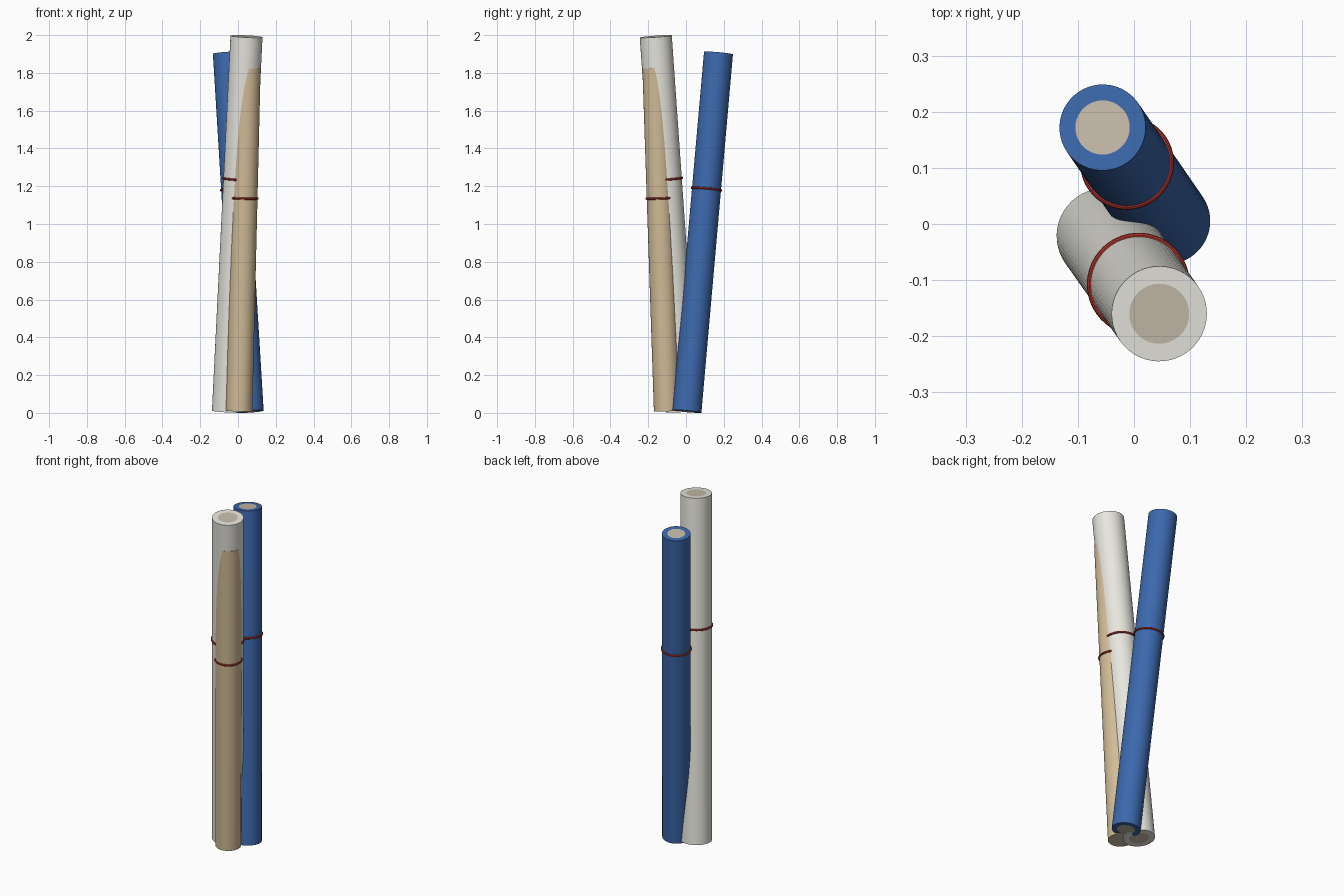
import bpy
import bmesh
from mathutils import Vector

cube = bpy.data.objects.get("Cube")
if cube:
    bpy.data.objects.remove(cube, do_unlink=True)

SIDES = 48


def material(name, rgb):
    mat = bpy.data.materials.new(name)
    mat.use_nodes = True
    mat.diffuse_color = (*rgb, 1)
    mat.node_tree.nodes["Principled BSDF"].inputs["Base Color"].default_value = (*rgb, 1)
    return mat


white = material("white paper", (0.80, 0.79, 0.73))
tan = material("tan paper", (0.64, 0.50, 0.31))
blue = material("blue paper", (0.045, 0.14, 0.42))
core = material("rolled core", (0.56, 0.50, 0.40))
red = material("red band", (0.42, 0.035, 0.025))


def smooth(obj):
    bpy.ops.object.select_all(action="DESELECT")
    obj.select_set(True)
    bpy.context.view_layer.objects.active = obj
    bpy.ops.object.shade_smooth_by_angle()


def roll(name, mat, radius, bottom, top):
    """Leaning paper roll with inset core discs and a tied band."""
    bottom, top = Vector(bottom), Vector(top)
    axis = top - bottom
    turn = axis.to_track_quat("Z", "Y")

    # Rolled sheet, with the core inset into each end
    bm = bmesh.new()
    bmesh.ops.create_cone(bm, cap_ends=True, segments=SIDES, radius1=radius,
                          radius2=radius, depth=axis.length)
    caps = [f for f in bm.faces if abs(f.normal.z) > 0.9]
    bmesh.ops.inset_individual(bm, faces=caps, thickness=radius * 0.37)
    for face in caps:
        face.material_index = 1
    mesh = bpy.data.meshes.new(name)
    bm.to_mesh(mesh)
    bm.free()
    mesh.materials.append(mat)
    mesh.materials.append(core)
    obj = bpy.data.objects.new(name, mesh)
    bpy.context.collection.objects.link(obj)
    obj.location = (bottom + top) / 2
    obj.rotation_euler = turn.to_euler()
    smooth(obj)

    # Band around the roll
    bpy.ops.mesh.primitive_torus_add(
        major_segments=SIDES, minor_segments=10, major_radius=radius * 1.01,
        minor_radius=0.006, location=bottom + axis * 0.62,
        rotation=turn.to_euler())
    band = bpy.context.object
    band.name = name + "_band"
    band.data.materials.append(red)
    smooth(band)


roll("white_roll", white, 0.085, (-0.053, -0.021, 0.008), (0.045, -0.16, 1.993))
roll("tan_roll", tan, 0.07, (0.006, -0.10, 0.01), (0.050, -0.161, 1.827))
roll("blue_roll", blue, 0.077, (0.059, 0.005, 0.008), (-0.056, 0.172, 1.905))
